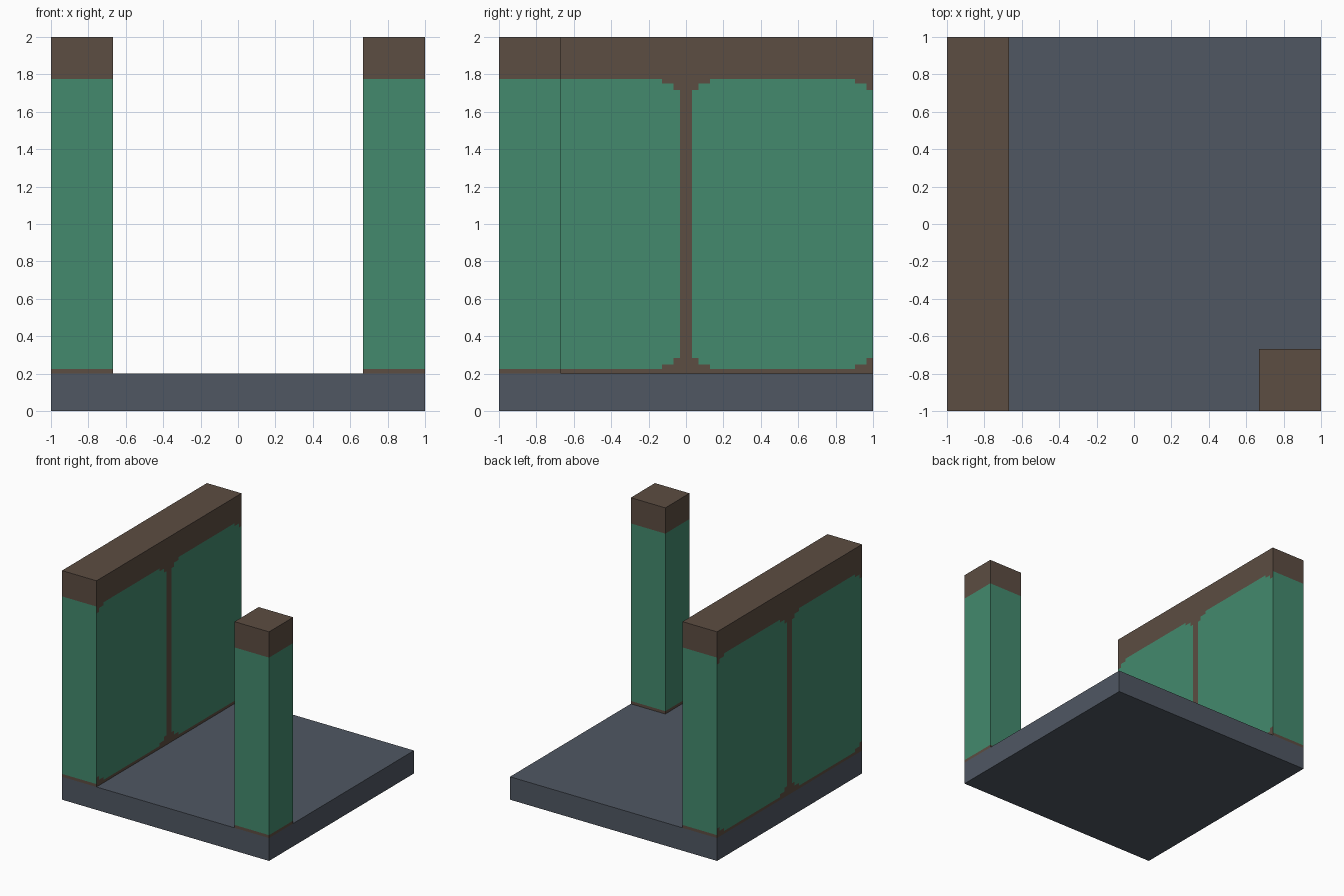
import bpy, bmesh
from mathutils import Vector

if "Cube" in bpy.data.objects:
    bpy.data.objects.remove(bpy.data.objects["Cube"])


def material(name, rgb):
    m = bpy.data.materials.new(name)
    m.diffuse_color = (*rgb, 1)
    m.use_nodes = True
    m.node_tree.nodes["Principled BSDF"].inputs["Base Color"].default_value = m.diffuse_color
    return m


SLATE = material("slate_grey", (0.080, 0.096, 0.124))
BROWN = material("dark_brown", (0.107, 0.074, 0.054))
GREEN = material("sea_green", (0.057, 0.255, 0.155))

# Panel outline: heights and depths where the stepped corners change
Z_CUTS = (0.225, 0.25, 0.283, 1.715, 1.75, 1.775)
Y_CUTS = (0.032, 0.067, 0.128, 0.904, 0.965)
T = 1 / 3  # wall thickness


def box(name, lo, hi, mats, z_cuts=(), y_cuts=(), rule=None):
    """Box cut into strips, each face coloured by a rule."""
    lo, hi = Vector(lo), Vector(hi)
    bm = bmesh.new()
    bmesh.ops.create_cube(bm, size=1)
    for v in bm.verts:
        v.co = Vector([(lo[i] + hi[i]) / 2 + v.co[i] * (hi[i] - lo[i]) for i in range(3)])
    for axis, cuts in ((2, z_cuts), (1, y_cuts)):
        n = Vector((0, 0, 0))
        n[axis] = 1
        for c in cuts:
            bmesh.ops.bisect_plane(bm, geom=bm.verts[:] + bm.edges[:] + bm.faces[:],
                                   plane_co=n * c, plane_no=n)
    bm.normal_update()
    if rule:
        for f in bm.faces:
            f.material_index = int(rule(f.calc_center_median(), f.normal))
    me = bpy.data.meshes.new(name)
    bm.to_mesh(me)
    bm.free()
    for m in mats:
        me.materials.append(m)
    ob = bpy.data.objects.new(name, me)
    bpy.context.collection.objects.link(ob)
    return ob


def plain_panel(c, n):
    """Straight green band between the brown top and bottom trims."""
    return abs(n.z) < 0.5 and Z_CUTS[0] < c.z < Z_CUTS[-1]


def stepped_panel(c, n):
    """Two green panels with stepped corners on the broad wall faces."""
    if not plain_panel(c, n) or abs(n.x) < 0.5:
        return plain_panel(c, n)
    y = abs(c.y)
    if y < Y_CUTS[0]:
        return False
    if y < Y_CUTS[1] or y > Y_CUTS[4]:
        return Z_CUTS[2] < c.z < Z_CUTS[3]
    if y < Y_CUTS[2] or y > Y_CUTS[3]:
        return Z_CUTS[1] < c.z < Z_CUTS[4]
    return True


# Floor slab
box("floor_slab", (-1, -1, 0), (1, 1, 0.2), [SLATE])

# Full-depth side wall with a pair of panels
box("side_wall", (-1, -1, 0.2), (-1 + T, 1, 2), [BROWN, GREEN],
    Z_CUTS, [s * y for y in Y_CUTS for s in (-1, 1)], stepped_panel)

# Square post in the front right corner
box("corner_post", (1 - T, -1, 0.2), (1, -1 + T, 2), [BROWN, GREEN],
    (Z_CUTS[0], Z_CUTS[-1]), (), plain_panel)
